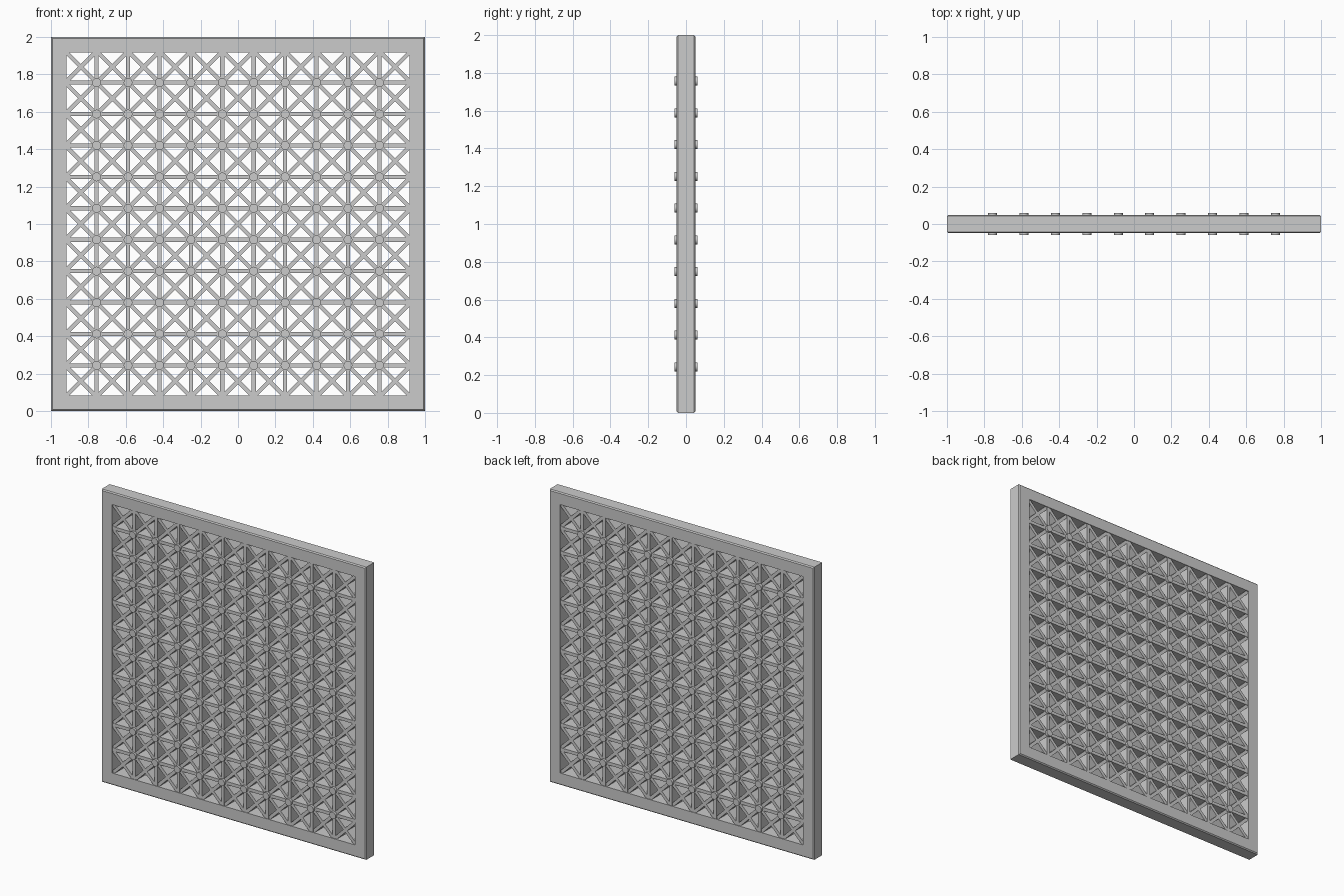
import bpy, bmesh, math
from mathutils import Matrix, Vector

if "Cube" in bpy.data.objects:
    bpy.data.objects.remove(bpy.data.objects["Cube"])

N = 11                 # cells per side
STEP = 0.168           # cell size
HALF = N * STEP / 2    # lattice half width
NODES = [(i - (N - 2) / 2) * STEP for i in range(N - 1)]


def finish(bm, name):
    bmesh.ops.recalc_face_normals(bm, faces=bm.faces)
    me = bpy.data.meshes.new(name)
    bm.to_mesh(me)
    bm.free()
    ob = bpy.data.objects.new(name, me)
    bpy.context.collection.objects.link(ob)
    return ob


def bar(bm, a, b, width, depth):
    """Box running from a to b, both (x, z) measured from the panel centre."""
    a, b = Vector(a), Vector(b)
    d, m = b - a, (a + b) / 2
    mat = (Matrix.Translation((m.x, 0, m.y + 1))
           @ Matrix.Rotation(-math.atan2(d.y, d.x), 4, 'Y')
           @ Matrix.Diagonal((d.length, depth, width, 1)))
    bmesh.ops.create_cube(bm, size=1, matrix=mat)


# Border frame: chamfered profile (half size, y) carried round a square
c = 0.007
profile = [(0.917, -0.049), (1 - c, -0.049), (1, -0.049 + c),
           (1, 0.049 - c), (1 - c, 0.049), (0.917, 0.049)]
bm = bmesh.new()
rings = [[bm.verts.new((sx * r, y, sz * r + 1)) for r, y in profile]
         for sx, sz in ((-1, -1), (1, -1), (1, 1), (-1, 1))]
for k in range(4):
    p, q = rings[k], rings[(k + 1) % 4]
    for j in range(len(profile)):
        n = (j + 1) % len(profile)
        bm.faces.new((p[j], p[n], q[n], q[j]))
finish(bm, "border_frame")

# Upright and level bars
bm = bmesh.new()
for t in NODES:
    bar(bm, (t, -HALF), (t, HALF), 0.022, 0.09)
finish(bm, "upright_bars")
bm = bmesh.new()
for t in NODES:
    bar(bm, (-HALF, t), (HALF, t), 0.022, 0.09)
finish(bm, "level_bars")

# Diagonal bars in both directions, clipped to the opening
for name, s in (("rising_diagonals", 1), ("falling_diagonals", -1)):
    bm = bmesh.new()
    for k in range(1 - N, N):
        o = k * STEP
        x0, x1 = max(-HALF, -HALF - o), min(HALF, HALF - o)
        e = 0.006
        bar(bm, (x0 - e, s * (x0 + o - e)), (x1 + e, s * (x1 + o + e)), 0.022, 0.084)
    finish(bm, name)

# Round hubs at every crossing, standing proud on both faces
bm = bmesh.new()
for x in NODES:
    for z in NODES:
        bmesh.ops.create_cone(
            bm, cap_ends=True, segments=12, radius1=0.024, radius2=0.024, depth=0.12,
            matrix=Matrix.Translation((x, 0, z + 1)) @ Matrix.Rotation(math.pi / 2, 4, 'X'))
hubs = finish(bm, "crossing_hubs")
bpy.context.view_layer.objects.active = hubs
hubs.select_set(True)
bpy.ops.object.shade_smooth_by_angle(angle=math.radians(40))
